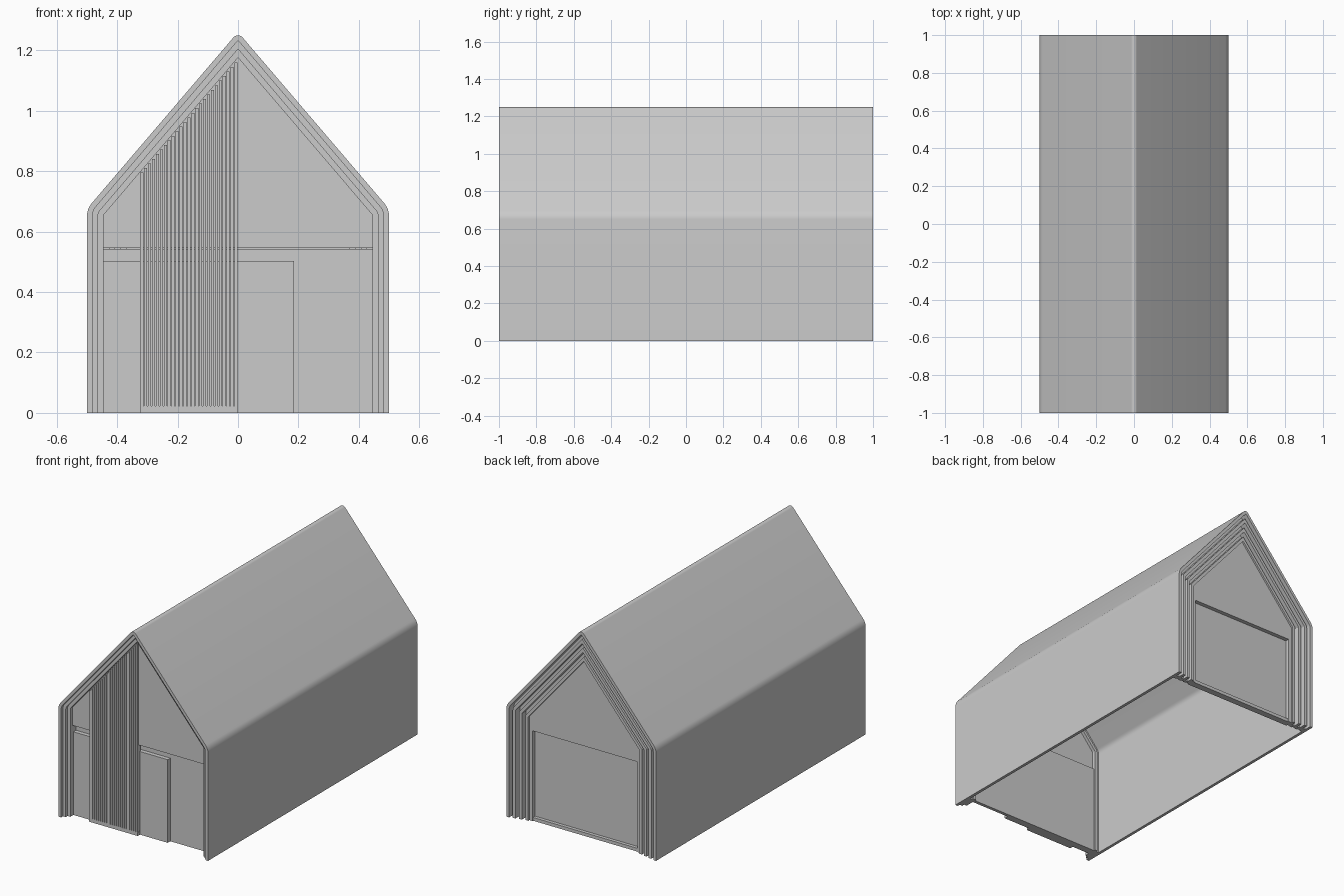
import bpy, bmesh, math

if "Cube" in bpy.data.objects:
    bpy.data.objects.remove(bpy.data.objects["Cube"])

HALF, EAVE, RIDGE = 0.5, 0.675, 1.26
PITCH = math.atan2(RIDGE - EAVE, HALF)


def corners(o):
    """Half width, eave height and ridge height of the house outline inset by o."""
    return (HALF - o,
            EAVE - o * math.tan((math.pi / 2 - PITCH) / 2),
            RIDGE - o / math.cos(PITCH))


def arc(cx, cz, r, a0, a1, n=8):
    return [(cx + r * math.cos(a0 + (a1 - a0) * i / n),
             cz + r * math.sin(a0 + (a1 - a0) * i / n)) for i in range(n + 1)]


def outline(o):
    """Open house outline with rounded eaves and ridge, right foot to left foot."""
    w, e, r = corners(o)
    re, rr = max(0.07 - o, 0.003), max(0.02 - o, 0.002)
    normal = math.pi / 2 - PITCH
    eave = arc(w - re, e - re * math.tan(normal / 2), re, 0, normal)
    ridge = arc(0, r - rr / math.cos(PITCH), rr, normal, math.pi - normal)
    left = [(-x, z) for x, z in reversed(eave)]
    return [(w, 0)] + eave + ridge + left + [(-w, 0)]


def finish(name, bm):
    bmesh.ops.recalc_face_normals(bm, faces=bm.faces)
    me = bpy.data.meshes.new(name)
    bm.to_mesh(me)
    bm.free()
    ob = bpy.data.objects.new(name, me)
    bpy.context.collection.objects.link(ob)
    return ob


def frame(name, o0, o1, y0, y1):
    """House-shaped band between two insets, running from y0 to y1."""
    bm = bmesh.new()
    a, b = outline(o0), outline(o1)
    rows = [[bm.verts.new((p[0], y, p[1])) for p in prof]
            for prof, y in ((a, y0), (a, y1), (b, y1), (b, y0))]
    n = len(a)
    for k in range(4):
        r, s = rows[k], rows[(k + 1) % 4]
        for i in range(n - 1):
            bm.faces.new((r[i], r[i + 1], s[i + 1], s[i]))
    for i in (0, n - 1):
        bm.faces.new([r[i] for r in rows])
    ob = finish(name, bm)
    bpy.ops.object.select_all(action='DESELECT')
    bpy.context.view_layer.objects.active = ob
    ob.select_set(True)
    bpy.ops.object.shade_smooth_by_angle(angle=math.radians(30))


def prism(name, pts, y0, y1):
    """Flat panel with an xz outline."""
    bm = bmesh.new()
    f = bm.faces.new([bm.verts.new((x, y0, z)) for x, z in pts])
    ext = bmesh.ops.extrude_face_region(bm, geom=[f])['geom']
    bmesh.ops.translate(bm, vec=(0, y1 - y0, 0),
                        verts=[v for v in ext if isinstance(v, bmesh.types.BMVert)])
    return finish(name, bm)


def panel(name, x0, x1, z0, z1, y0, y1):
    return prism(name, [(x0, z0), (x1, z0), (x1, z1), (x0, z1)], y0, y1)


def gable(name, o, z0, y0, y1):
    w, e, r = corners(o)
    prism(name, [(-w, z0), (w, z0), (w, e), (0, r), (-w, e)], y0, y1)


# Outer shell of walls and roof
frame("outer_shell", 0, 0.018, -1, 1)

# Front: stepped frames set back one after another
frame("front_frame_middle", 0.018, 0.0365, -0.982, -0.89)
frame("front_frame_inner", 0.0365, 0.055, -0.965, -0.88)

# Front wall: gable board, set-back lower wall, sliding door
gable("front_gable_board", 0.055, 0.545, -0.945, -0.9)
panel("front_lower_wall", -0.445, 0.445, 0, 0.542, -0.91, -0.89)
panel("front_door", -0.445, 0.185, 0, 0.502, -0.935, -0.91)

# Front slats cut in steps under the roof slope
w, e, r = corners(0.055)
COUNT, X0 = 25, -0.325
step = -X0 / COUNT
panel("slat_sill", X0, 0, 0, 0.022, -0.957, -0.93)
for i in range(COUNT):
    x = X0 + i * step
    panel("slat_%02d" % (i + 1), x + 0.0015, x + step - 0.0015, 0.022,
          r + x * math.tan(PITCH), -0.957, -0.93)

# Back: ribs separated by grooves
RIB, PIT = 0.018, 0.037
for i in range(1, 4):
    frame("back_rib_%d" % i, i * PIT, i * PIT + RIB, 0.93, 1 - 0.008 * i)
    frame("back_groove_%d" % i, (i - 1) * PIT + RIB, i * PIT, 0.925, 0.96 - 0.005 * i)

# Back wall: gable board, side posts, sill and set-back glazing
inset = 3 * PIT + RIB
half = corners(inset)[0]
gable("back_gable_board", inset, 0.545, 0.92, 0.965)
for s in (-1, 1):
    panel("back_post", min(s * 0.35, s * half), max(s * 0.35, s * half),
          0, 0.545, 0.92, 0.965)
panel("back_sill", -0.35, 0.35, 0, 0.02, 0.92, 0.96)
panel("back_glazing", -0.35, 0.35, 0.02, 0.545, 0.92, 0.94)
